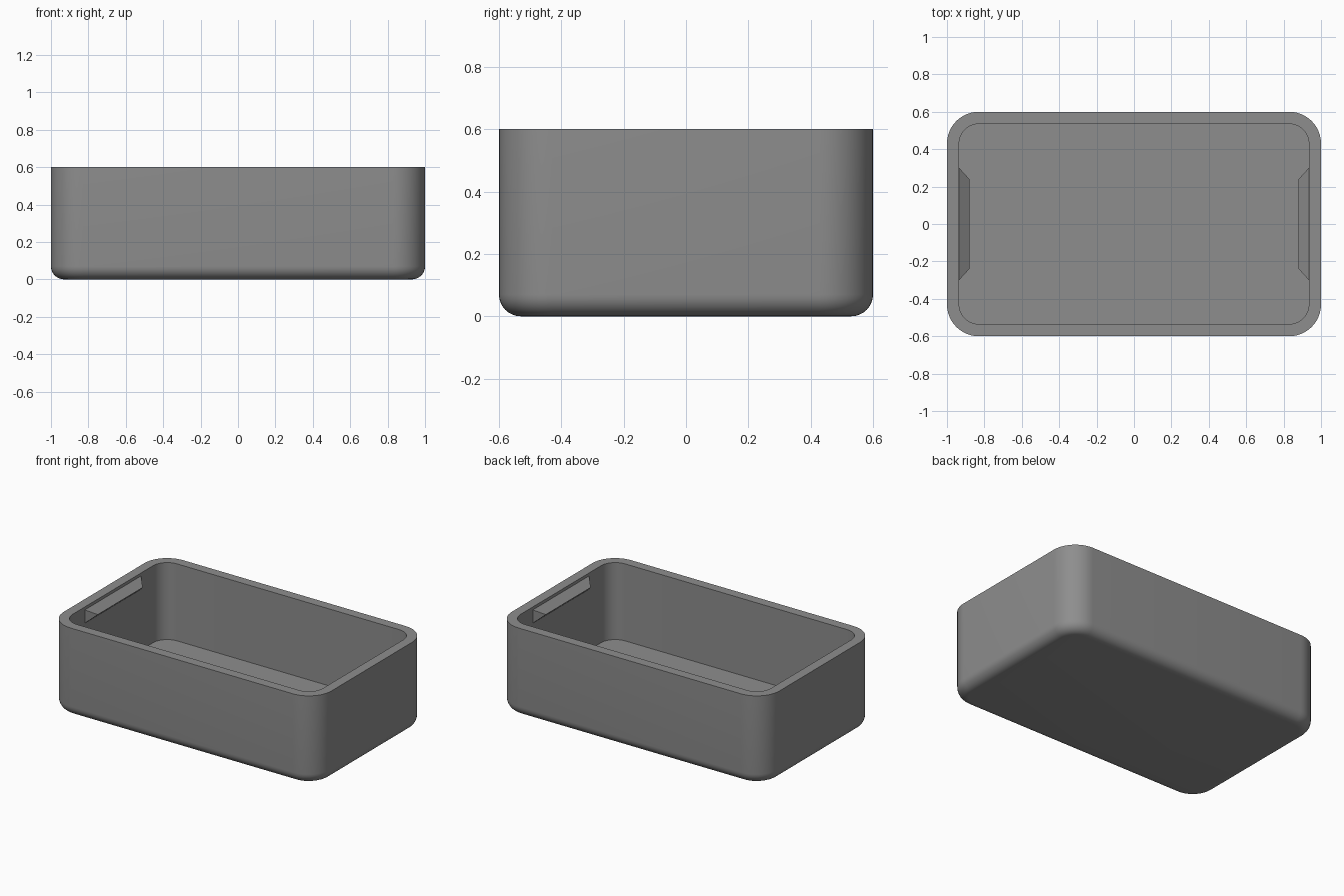
import bpy, bmesh, math

if "Cube" in bpy.data.objects:
    bpy.data.objects.remove(bpy.data.objects["Cube"])

L, W, H = 1.0, 0.6, 0.6       # half length, half width, height
R, FILLET, WALL, FLOOR = 0.17, 0.07, 0.065, 0.08

grey = bpy.data.materials.new("plain grey")
grey.diffuse_color = (0.27, 0.27, 0.27, 1)
grey.use_nodes = True
grey.node_tree.nodes["Principled BSDF"].inputs["Base Color"].default_value = grey.diffuse_color


def rounded_loop(bm, inset, z, segs=12):
    """Ring of vertices around a rounded rectangle."""
    r = R - inset
    ring = []
    for k, (sx, sy) in enumerate([(1, 1), (-1, 1), (-1, -1), (1, -1)]):
        for i in range(segs + 1):
            a = math.pi / 2 * (k + i / segs)
            ring.append(bm.verts.new((sx * (L - R) + r * math.cos(a),
                                      sy * (W - R) + r * math.sin(a), z)))
    return ring


def finish(name, bm):
    bmesh.ops.recalc_face_normals(bm, faces=bm.faces)
    me = bpy.data.meshes.new(name)
    bm.to_mesh(me)
    bm.free()
    me.materials.append(grey)
    ob = bpy.data.objects.new(name, me)
    bpy.context.collection.objects.link(ob)
    return ob


# Tray: bottom fillet, outer wall, rim, inner wall, floor
bm = bmesh.new()
steps = 8
profile = []
for i in range(steps + 1):
    a = math.pi / 2 * i / steps
    profile.append((FILLET * (1 - math.sin(a)), FILLET * (1 - math.cos(a))))
profile += [(0, H), (WALL, H), (WALL, FLOOR)]
rings = [rounded_loop(bm, *p) for p in profile]
for lo, hi in zip(rings, rings[1:]):
    for i in range(len(lo)):
        j = (i + 1) % len(lo)
        bm.faces.new((lo[i], lo[j], hi[j], hi[i]))
bm.faces.new(rings[0][::-1])
bm.faces.new(rings[-1])
tray = finish("tray", bm)
bpy.context.view_layer.objects.active = tray
tray.select_set(True)
bpy.ops.object.shade_smooth_by_angle(angle=math.radians(35))

# Wedge-shaped catches on the two end walls
for side, name in ((-1, "left_catch"), (1, "right_catch")):
    bm = bmesh.new()
    wall_x, tip_x = side * (L - WALL), side * 0.88
    pts = [(wall_x, 0.30, 0.58), (wall_x, 0.30, 0.49), (tip_x, 0.24, 0.54)]
    a = [bm.verts.new(p) for p in pts]
    b = [bm.verts.new((x, -y, z)) for x, y, z in pts]
    bm.faces.new(a)
    bm.faces.new(b)
    for i in range(3):
        j = (i + 1) % 3
        bm.faces.new((a[i], a[j], b[j], b[i]))
    finish(name, bm)
